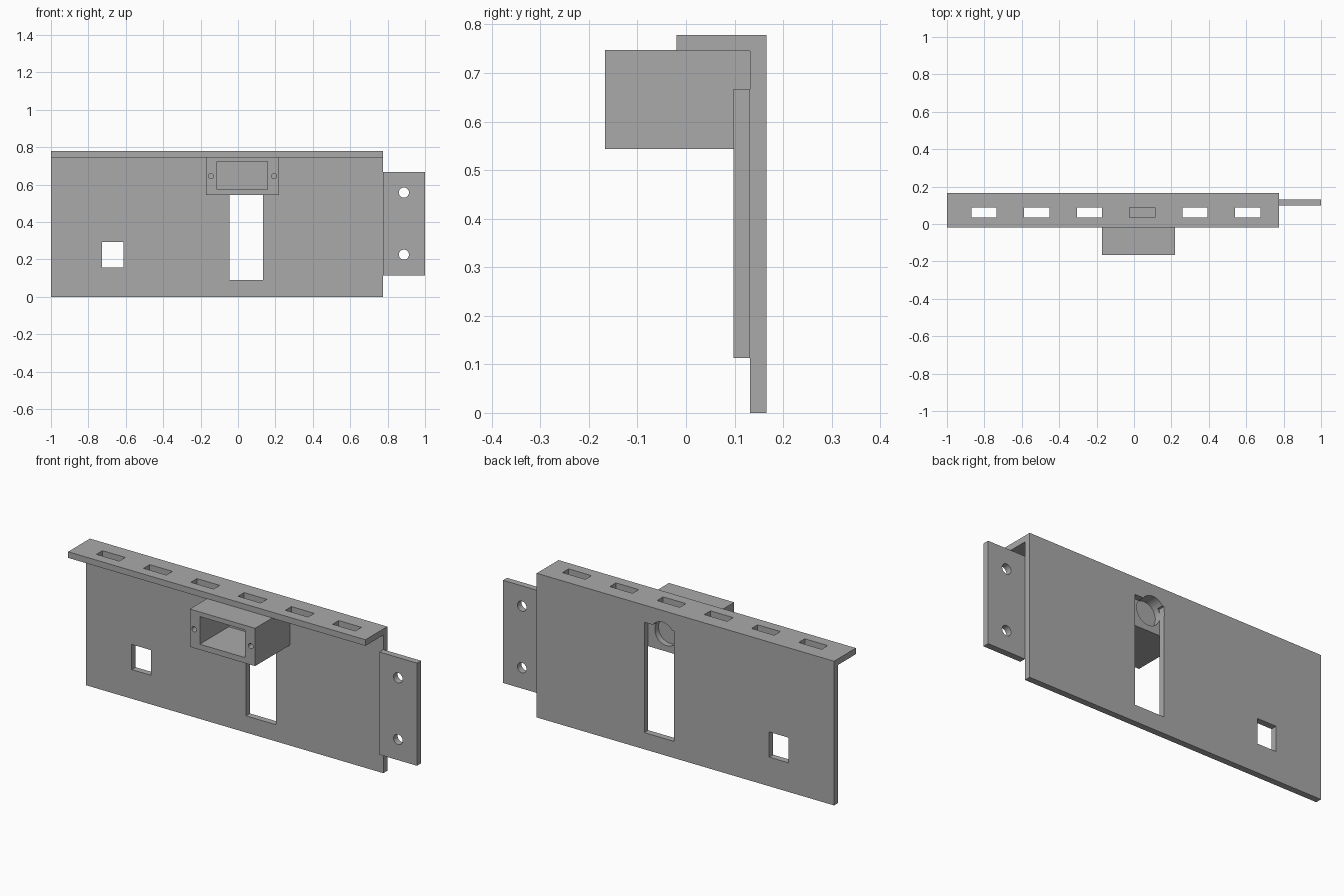
import bpy
import bmesh
import math
from mathutils import Matrix, Vector

default = bpy.data.objects.get("Cube")
if default:
    bpy.data.objects.remove(default, do_unlink=True)

# Single plain grey material
GREY = (0.4, 0.4, 0.4, 1.0)
grey = bpy.data.materials.new("grey metal")
grey.use_nodes = True
grey.diffuse_color = GREY
grey.node_tree.nodes["Principled BSDF"].inputs["Base Color"].default_value = GREY


def make_object(name, bm):
    bmesh.ops.recalc_face_normals(bm, faces=bm.faces)
    mesh = bpy.data.meshes.new(name)
    bm.to_mesh(mesh)
    bm.free()
    mesh.materials.append(grey)
    obj = bpy.data.objects.new(name, mesh)
    bpy.context.scene.collection.objects.link(obj)
    return obj


def block(name, x, y, z):
    """Box given by its (min, max) extent on each axis."""
    low, high = Vector((x[0], y[0], z[0])), Vector((x[1], y[1], z[1]))
    bm = bmesh.new()
    bmesh.ops.create_cube(bm, size=1, matrix=Matrix.Translation((low + high) / 2)
                          @ Matrix.Diagonal((*(high - low), 1)))
    return make_object(name, bm)


def rod(name, x, z, radius, y):
    """Cylinder along the y axis."""
    bm = bmesh.new()
    bmesh.ops.create_cone(bm, cap_ends=True, segments=48, radius1=radius,
                          radius2=radius, depth=y[1] - y[0],
                          matrix=Matrix.Translation((x, sum(y) / 2, z))
                          @ Matrix.Rotation(math.pi / 2, 4, "X"))
    return make_object(name, bm)


def cut(obj, cutters):
    """Subtract the cutters, bake the result and remove the helpers."""
    for cutter in cutters:
        cutter.hide_render = True
        mod = obj.modifiers.new("cut", "BOOLEAN")
        mod.operation = "DIFFERENCE"
        mod.solver = "EXACT"
        mod.object = cutter
    bpy.context.view_layer.update()
    graph = bpy.context.evaluated_depsgraph_get()
    baked = bpy.data.meshes.new_from_object(obj.evaluated_get(graph))
    obj.modifiers.clear()
    obj.data = baked
    for cutter in cutters:
        bpy.data.objects.remove(cutter, do_unlink=True)


LEFT, RIGHT = -1.0, 0.775
FRONT, BACK = 0.132, 0.166
TOP, UNDER = 0.778, 0.745
BOX_X, BOX_Z = 0.024, 0.645

# Back plate and top flange, extruded from one L-shaped profile
profile = [(BACK, 0), (BACK, TOP), (-0.02, TOP), (-0.02, UNDER), (FRONT, UNDER), (FRONT, 0)]
bm = bmesh.new()
face = bm.faces.new([bm.verts.new((LEFT, y, z)) for y, z in profile])
swept = bmesh.ops.extrude_face_region(bm, geom=[face])["geom"]
bmesh.ops.translate(bm, vec=(RIGHT - LEFT, 0, 0),
                    verts=[v for v in swept if isinstance(v, bmesh.types.BMVert)])
plate = make_object("angled_plate", bm)

# Plate openings: tall slot, round seat, square window, row of flange slots
openings = [
    block("tall_slot_cutter", (-0.045, 0.133), (0.1, 0.2), (0.09, 0.685)),
    rod("seat_cutter", BOX_X, BOX_Z, 0.07, (0.1, 0.2)),
    block("window_cutter", (-0.727, -0.613), (0.1, 0.2), (0.157, 0.293)),
]
for i in range(6):
    x = -0.802 + 0.282 * i
    openings.append(block("flange_slot_cutter", (x - 0.068, x + 0.068),
                          (0.035, 0.087), (0.7, 0.8)))
cut(plate, openings)

# Box housing with a front pocket, two screw holes and a round rear recess
housing = block("housing", (-0.171, 0.219), (-0.167, FRONT), (0.543, 0.747))
holes = [
    block("pocket_cutter", (-0.111, 0.159), (-0.2, 0.08), (0.573, 0.722)),
    rod("recess_cutter", BOX_X, BOX_Z, 0.07, (0.1, 0.2)),
]
for side in (-1, 1):
    holes.append(rod("screw_hole_cutter", BOX_X + side * 0.169, BOX_Z, 0.014, (-0.2, -0.05)))
cut(housing, holes)

# Side mounting tab with two bolt holes
tab = block("mounting_tab", (RIGHT, 1.0), (0.098, FRONT), (0.113, 0.667))
cut(tab, [rod("bolt_hole_cutter", 0.887, z, 0.027, (0.05, 0.2)) for z in (0.225, 0.557)])

# Smooth the round walls, keep the edges sharp
bpy.ops.object.select_all(action="DESELECT")
for obj in (plate, housing, tab):
    obj.select_set(True)
bpy.context.view_layer.objects.active = plate
bpy.ops.object.shade_smooth_by_angle(angle=math.radians(30))
